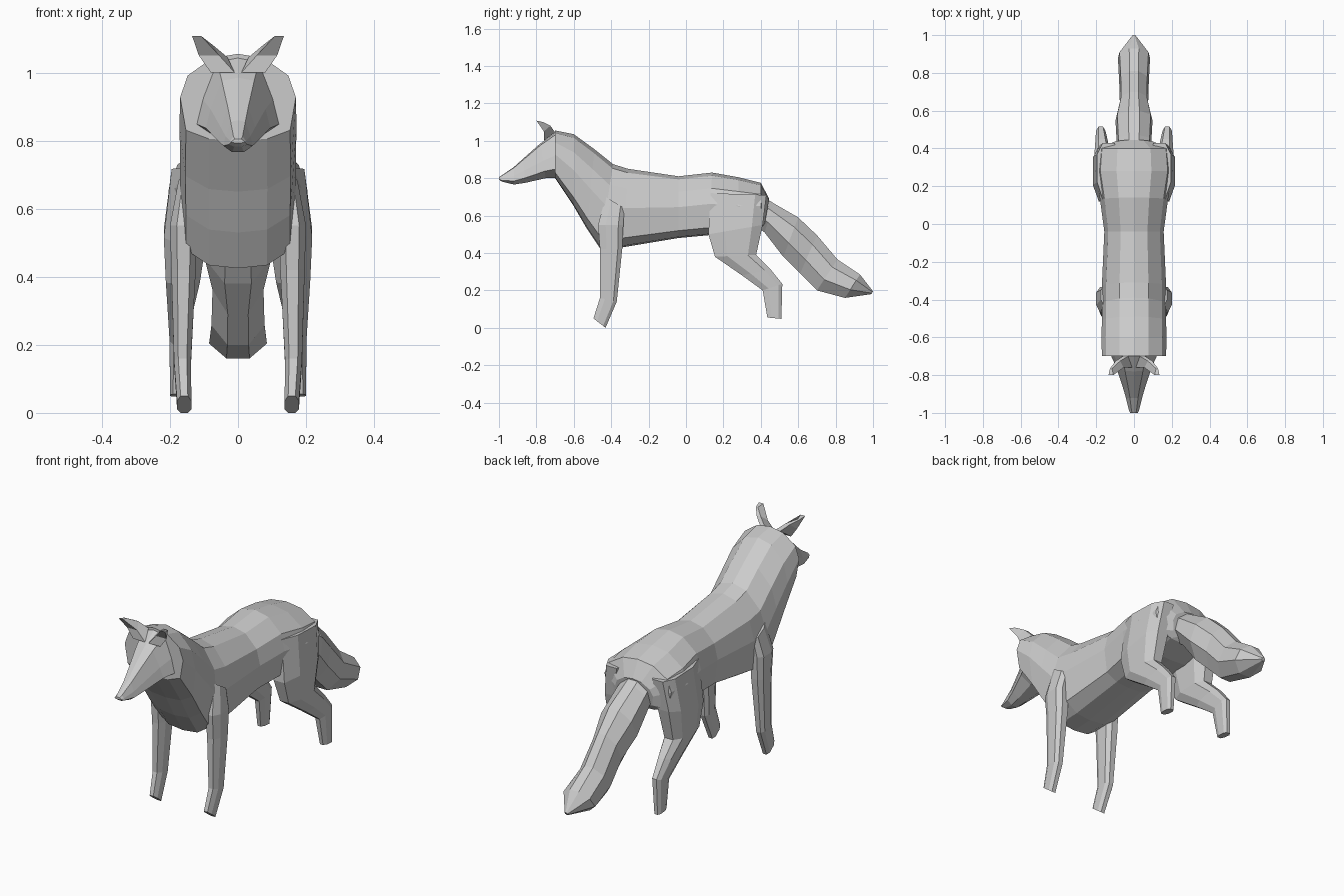
import bpy, bmesh

# Half cross-sections: (position from first edge to second edge, share of half width)
BODY = [(0, 0), (0.05, 0.45), (0.25, 0.87), (0.5, 1), (0.88, 0.9), (0.98, 0.5), (1, 0)]
HEAD = [(0, 0), (0.05, 0.5), (0.5, 0.85), (0.8, 1), (1, 0.4)]
TAIL = [(0, 0.3), (0.25, 0.9), (0.65, 1), (1, 0.4)]
LIMB = [(0, 0.5), (0.3, 1), (0.8, 1), (1, 0.5)]
EAR = [(0, 1), (1, 0.4)]


def loft(name, half, rings, mirror=False):
    """Skin rings given as (y1, z1, y2, z2, centre x, half width)."""
    section = half + [(t, -w) for t, w in reversed(half) if w > 0]
    bm = bmesh.new()
    loops = [[bm.verts.new((cx + w * hw, y1 + t * (y2 - y1), z1 + t * (z2 - z1)))
              for t, w in section] for y1, z1, y2, z2, cx, hw in rings]
    n = len(section)
    for a, b in zip(loops, loops[1:]):
        for i in range(n):
            j = (i + 1) % n
            bm.faces.new((a[i], a[j], b[j], b[i]))
    bm.faces.new(loops[0])
    bm.faces.new(loops[-1])
    bmesh.ops.recalc_face_normals(bm, faces=bm.faces)
    mesh = bpy.data.meshes.new(name)
    bm.to_mesh(mesh)
    bm.free()
    ob = bpy.data.objects.new(name, mesh)
    bpy.context.collection.objects.link(ob)
    if mirror:
        ob.modifiers.new("mirror", 'MIRROR')
    return ob


# Neck ruff, chest, back and rump
loft("body", BODY, [
    (-0.70, 1.055, -0.70, 0.80, 0, 0.17),
    (-0.60, 1.035, -0.60, 0.65, 0, 0.172),
    (-0.49, 0.955, -0.53, 0.53, 0, 0.17),
    (-0.39, 0.875, -0.46, 0.425, 0, 0.17),
    (-0.31, 0.85, -0.34, 0.43, 0, 0.17),
    (-0.04, 0.81, -0.04, 0.48, 0, 0.157),
    (0.14, 0.83, 0.12, 0.495, 0, 0.18),
    (0.28, 0.805, 0.28, 0.50, 0, 0.205),
    (0.40, 0.775, 0.40, 0.53, 0, 0.195),
    (0.445, 0.69, 0.42, 0.55, 0, 0.11),
])

# Wedge-shaped face
loft("head", HEAD, [
    (-0.69, 1.05, -0.69, 0.80, 0, 0.125),
    (-0.78, 0.985, -0.75, 0.80, 0, 0.095),
    (-0.87, 0.905, -0.86, 0.775, 0, 0.06),
    (-0.92, 0.86, -0.92, 0.766, 0, 0.043),
    (-0.985, 0.815, -0.985, 0.782, 0, 0.027),
    (-1.00, 0.805, -1.00, 0.793, 0, 0.02),
])

# Ears
loft("ears", EAR, [
    (-0.76, 1.00, -0.70, 1.045, 0.045, 0.035),
    (-0.76, 1.05, -0.725, 1.08, 0.085, 0.03),
    (-0.80, 1.108, -0.765, 1.10, 0.122, 0.013),
], True)

# Bushy tail
loft("tail", TAIL, [
    (0.40, 0.71, 0.38, 0.54, 0, 0.085),
    (0.47, 0.665, 0.42, 0.51, 0, 0.092),
    (0.60, 0.59, 0.52, 0.38, 0, 0.098),
    (0.70, 0.495, 0.61, 0.29, 0, 0.075),
    (0.81, 0.365, 0.70, 0.20, 0, 0.078),
    (0.93, 0.285, 0.85, 0.16, 0, 0.085),
    (1.00, 0.195, 0.99, 0.18, 0, 0.01),
])

# Front legs
loft("front_legs", LIMB, [
    (-0.43, 0.70, -0.33, 0.64, 0.145, 0.03),
    (-0.47, 0.55, -0.335, 0.55, 0.16, 0.04),
    (-0.46, 0.42, -0.34, 0.43, 0.16, 0.036),
    (-0.46, 0.16, -0.37, 0.14, 0.163, 0.025),
    (-0.495, 0.05, -0.43, 0.0, 0.158, 0.021),
], True)

# Hind legs with haunches
loft("hind_legs", LIMB, [
    (0.13, 0.72, 0.43, 0.71, 0.135, 0.06),
    (0.12, 0.50, 0.41, 0.55, 0.155, 0.063),
    (0.155, 0.38, 0.375, 0.39, 0.162, 0.05),
    (0.30, 0.28, 0.45, 0.315, 0.17, 0.036),
    (0.41, 0.20, 0.515, 0.235, 0.176, 0.025),
    (0.435, 0.055, 0.51, 0.048, 0.182, 0.018),
], True)
